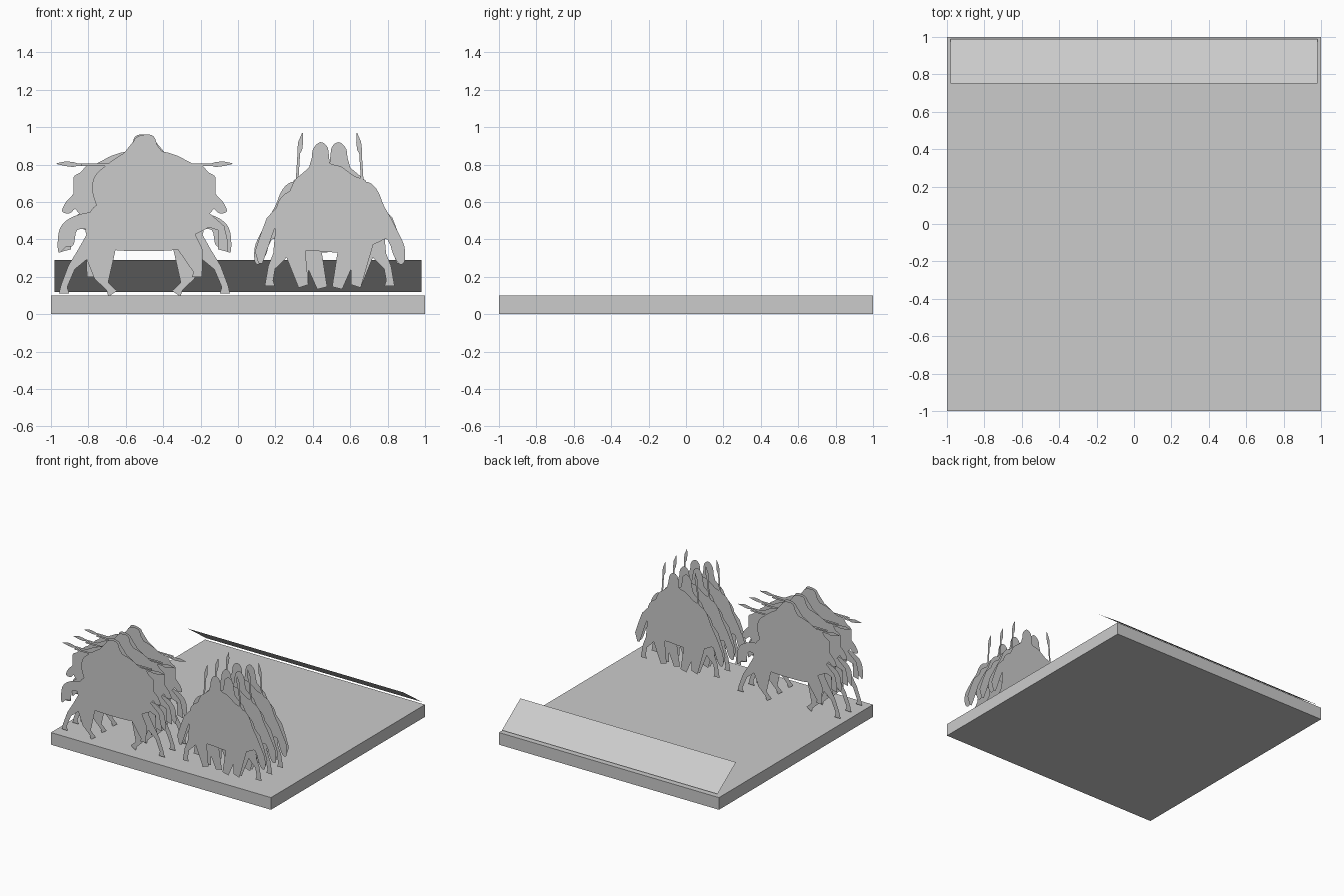
import bpy
import bmesh
from mathutils import Vector

cube = bpy.data.objects.get("Cube")
if cube:
    bpy.data.objects.remove(cube, do_unlink=True)

# One plain grey for the whole diorama
GREY = (0.6, 0.6, 0.6, 1.0)
grey = bpy.data.materials.new("plain grey")
grey.use_nodes = True
grey.diffuse_color = GREY
grey.node_tree.nodes["Principled BSDF"].inputs["Base Color"].default_value = GREY


def add_object(name, bm):
    mesh = bpy.data.meshes.new(name)
    bm.to_mesh(mesh)
    bm.free()
    mesh.materials.append(grey)
    obj = bpy.data.objects.new(name, mesh)
    bpy.context.collection.objects.link(obj)
    return obj


def vectors(points):
    """Points are given in hundredths of a unit."""
    return [Vector(p) / 100 for p in points]


def rounded(points, steps=4):
    """Closed smooth curve through the points."""
    pts = vectors(points)
    count = len(pts)
    result = []
    for i in range(count):
        a, b, c, d = (pts[(i + k) % count] for k in (-1, 0, 1, 2))
        for s in range(steps):
            t = s / steps
            result.append(b + (c - a) * t / 2
                          + (a * 2 - b * 5 + c * 4 - d) * t * t / 2
                          + (b * 3 - a - c * 3 + d) * t * t * t / 2)
    return result


def limb(points, widths):
    """Outline of a tapering strip along a path."""
    pts = vectors(points)
    left, right = [], []
    for i, (point, width) in enumerate(zip(pts, widths)):
        along = pts[min(i + 1, len(pts) - 1)] - pts[max(i - 1, 0)]
        side = Vector((-along.y, along.x)).normalized() * width / 200
        left.append(point + side)
        right.append(point - side)
    return left + right[::-1]


def leg(points):
    """Horse leg from thigh to hoof, with a flared hoof."""
    return limb(points, (13, 7, 4, 3.5, 5.5))


def add_outline(bm, outline, place):
    """Fill one flat outline, placed in space by a function."""
    face = bm.faces.new([bm.verts.new(place(p)) for p in outline])
    bmesh.ops.triangulate(bm, faces=[face])


def add_cutout(name, outlines, centre_x, y, facing):
    """Upright flat figure; facing is 1 for +x and -1 for -x."""
    bm = bmesh.new()
    for outline in outlines:
        add_outline(bm, outline,
                    lambda p: (centre_x + facing * p.x, y, p.y))
    for face in bm.faces:
        face.normal_update()
        if face.normal.y > 0:
            face.normal_flip()
    add_object(name, bm)


# Base slab
bm = bmesh.new()
bmesh.ops.create_cube(bm, size=1)
bmesh.ops.scale(bm, vec=(2, 2, 0.1), verts=bm.verts)
bmesh.ops.translate(bm, vec=(0, 0, 0.05), verts=bm.verts)
add_object("base_slab", bm)

# Thin sloping panel along the back edge
bm = bmesh.new()
bm.faces.new([bm.verts.new(p) for p in (
    (-0.98, 0.75, 0.29), (0.98, 0.75, 0.29),
    (0.98, 0.99, 0.12), (-0.98, 0.99, 0.12))])
bmesh.ops.recalc_face_normals(bm, faces=bm.faces)
for face in bm.faces:
    if face.normal.z < 0:
        face.normal_flip()
add_object("sloping_back_panel", bm)

# Galloping horse with a rider holding a level lance
gallop_horse = rounded([
    (-30, 53), (-22, 60), (0, 62), (18, 74), (29, 80), (34, 76), (38, 73),
    (37, 66), (42, 60), (44, 55), (40, 54), (36, 57), (30, 55), (27, 50),
    (26, 43), (20, 36), (12, 34), (-12, 34), (-22, 36), (-31, 42)])
lancer = rounded([
    (-18, 48), (-27, 62), (-27, 73), (-20, 80), (-13, 85), (-7, 88), (-5, 94),
    (0, 96), (5, 95), (8, 88), (14, 86), (21, 83), (27, 77), (18, 60), (8, 45)])
charging_parts = [
    gallop_horse,
    lancer,
    limb([(-34, 80), (36, 80), (38, 80), (42, 80.5), (47, 80.5)],
         (1.4, 1.4, 2.6, 2.6, 0.4)),
    rounded([(-27, 54), (-36, 53), (-43, 49), (-46, 43), (-46, 33), (-42, 36),
             (-38, 37), (-36, 45), (-29, 46)]),
    leg([(-24, 42), (-33, 32), (-39, 25), (-43, 15), (-43, 11)]),
    leg([(-20, 42), (-28, 30), (-25, 20), (-19, 14), (-17, 11)]),
    leg([(20, 43), (28, 33), (25, 27), (28, 23), (28, 20)]),
    leg([(24, 48), (35, 50), (41, 46), (43, 38), (42, 34)]),
]

# Walking horse, head low, with a rider holding an upright spear
walk_horse = rounded([
    (-29, 50), (-27, 61), (-18, 67), (0, 68), (18, 71), (25, 67), (29, 58),
    (33, 51), (37, 43), (40, 36), (40, 28), (37, 27), (34, 32), (31, 40),
    (25, 38), (16, 34), (5, 33), (-10, 34), (-20, 34), (-28, 40)])
spearman = rounded([
    (-16, 42), (-22, 60), (-19, 71), (-15, 75), (-10, 80), (-9, 88), (-5, 92),
    (-1, 89), (0, 81), (6, 79), (13, 74), (20, 70), (16, 55), (6, 42)])
walking_parts = [
    walk_horse,
    spearman,
    limb([(18, 62), (16.5, 86), (16, 88), (15.5, 92), (14.5, 97)],
         (1.4, 1.4, 2.6, 2.6, 0.4)),
    limb([(-25, 57), (-31, 50), (-34, 42), (-37, 33), (-37, 27)],
         (5, 6, 6, 6, 2)),
    leg([(-23, 42), (-27, 31), (-31, 25), (-32, 18), (-32, 15)]),
    leg([(-20, 40), (-18, 31), (-18, 25), (-15, 18), (-14, 15)]),
    leg([(12, 41), (10, 32), (6, 25), (5, 18), (4, 14)]),
    leg([(18, 42), (17, 32), (17, 25), (15, 18), (14, 15)]),
]

# Three ranks of each troop, every rank with figures facing both ways
RANKS = (-0.92, -0.78, -0.64)
for troop, parts, centre_x in (("charging_horseman", charging_parts, -0.5),
                               ("walking_horseman", walking_parts, 0.49)):
    for rank, y in enumerate(RANKS, start=1):
        add_cutout(f"{troop}_facing_left_{rank}", parts, centre_x, y, 1)
        add_cutout(f"{troop}_facing_right_{rank}", parts, centre_x, y + 0.03, -1)

# Fallen figures lying flat on the slab
fallen_horse = rounded([
    (-62, 64), (-50, 60), (-40, 57), (-28, 59), (-18, 55), (-8, 58), (0, 56),
    (4, 46), (10, 44), (10, 39), (2, 38), (-5, 33), (-12, 28), (-28, 26),
    (-45, 27), (-55, 30), (-55, 34), (-49, 37), (-55, 37), (-61, 34),
    (-61, 39), (-50, 41), (-41, 44), (-41, 51), (-52, 56), (-62, 60)])
fallen_rider = rounded([
    (21, 57), (40, 58), (65, 59), (70, 62), (76, 60), (94, 59), (94, 57),
    (83, 57), (86, 52), (93, 51), (94, 46), (88, 43), (83, 46), (80, 39),
    (68, 31), (50, 27), (37, 26), (30, 29), (30, 33), (37, 37), (28, 37),
    (22, 33), (22, 39), (34, 43), (44, 45), (42, 49), (30, 50), (21, 52)])
broken_lance = [
    limb([(-31, 65), (-27, 61), (-22, 55)], (1, 3, 2)),
    limb([(-3, 36), (3, 30), (8, 24)], (2, 3, 1)),
]
for name, outlines in (("fallen_horse", [fallen_horse] + broken_lance),
                       ("fallen_rider", [fallen_rider])):
    bm = bmesh.new()
    for outline in outlines:
        add_outline(bm, outline, lambda p: (p.x, p.y, 0.102))
    for face in bm.faces:
        face.normal_update()
        if face.normal.z < 0:
            face.normal_flip()
    add_object(name, bm)
